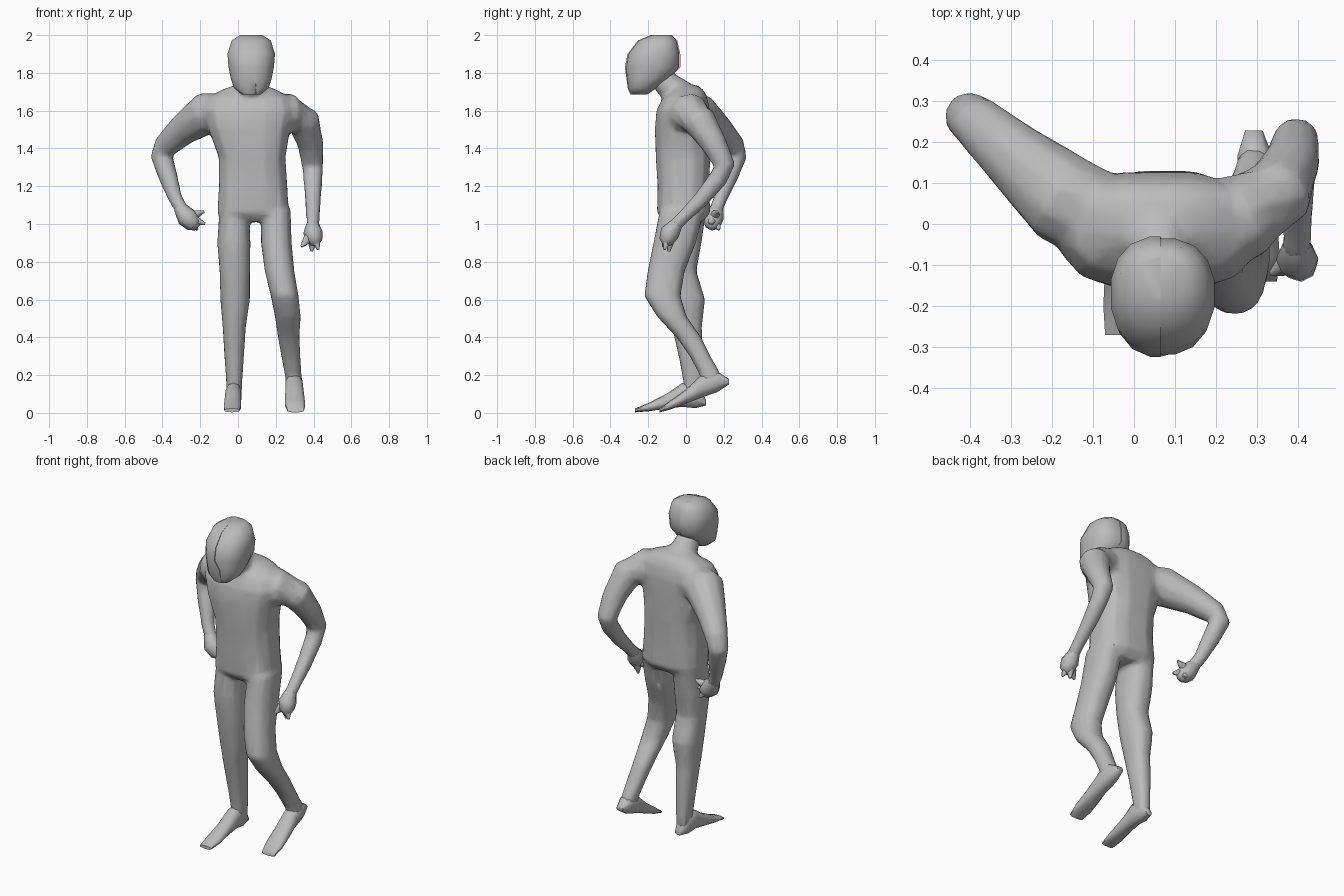
import bpy, bmesh, math
from mathutils import Vector

if "Cube" in bpy.data.objects:
    bpy.data.objects.remove(bpy.data.objects["Cube"])

grey = bpy.data.materials.new("plain grey")
grey.use_nodes = True
grey.diffuse_color = (0.5, 0.5, 0.5, 1)
grey.node_tree.nodes["Principled BSDF"].inputs["Base Color"].default_value = (0.5, 0.5, 0.5, 1)


def skin(bm, rings):
    """Bridge rings of points into a closed volume."""
    loops = [[bm.verts.new(p) for p in ring] for ring in rings]
    n = len(loops[0])
    for a, b in zip(loops, loops[1:]):
        for i in range(n):
            j = (i + 1) % n
            bm.faces.new((a[i], a[j], b[j], b[i]))
    bm.faces.new(loops[0][::-1])
    bm.faces.new(loops[-1])


def oval(c, u, v, n=12, power=0.85):
    """Slightly boxy oval around c with half-axes u and v."""
    pts = []
    for i in range(n):
        t = math.tau * (i + 0.5) / n
        a, b = math.cos(t), math.sin(t)
        a = math.copysign(abs(a) ** power, a)
        b = math.copysign(abs(b) ** power, b)
        pts.append(Vector(c) + u * a + v * b)
    return pts


def stack(bm, rows, power=0.85):
    """Horizontal sections: x, y, z, half width, half depth."""
    skin(bm, [oval(r[:3], Vector((r[3], 0, 0)), Vector((0, r[4], 0)), 12, power) for r in rows])


def limb(bm, rows, n=10):
    """Round sections square to a path: x, y, z, radius."""
    pts = [Vector(r[:3]) for r in rows]
    rings = []
    for i, r in enumerate(rows):
        t = (pts[min(i + 1, len(pts) - 1)] - pts[max(i - 1, 0)]).normalized()
        u = t.cross(Vector((0.3, 1, 0.1))).normalized()
        rings.append(oval(r[:3], u * r[3], t.cross(u) * r[3], n, 1))
    skin(bm, rings)


def finish(name, bm, angle=60):
    bmesh.ops.recalc_face_normals(bm, faces=bm.faces[:])
    me = bpy.data.meshes.new(name)
    bm.to_mesh(me)
    bm.free()
    ob = bpy.data.objects.new(name, me)
    bpy.context.collection.objects.link(ob)
    me.materials.append(grey)
    bpy.ops.object.select_all(action='DESELECT')
    ob.select_set(True)
    bpy.context.view_layer.objects.active = ob
    bpy.ops.object.shade_smooth_by_angle(angle=math.radians(angle))
    return ob


# Body: torso, neck, arms and legs fused into one skin
bm = bmesh.new()
stack(bm, [(.08, -.01, 1.01, .17, .1), (.08, -.012, 1.06, .193, .145), (.08, -.015, 1.2, .185, .138),
           (.075, -.015, 1.35, .18, .148), (.06, -.02, 1.5, .22, .148), (.06, -.015, 1.6, .25, .145),
           (.06, -.005, 1.67, .22, .12), (.06, .01, 1.71, .15, .085), (.06, 0, 1.735, .08, .06)], .75)
limb(bm, [(.06, .03, 1.62, .1), (.06, -.04, 1.69, .085), (.065, -.11, 1.75, .07), (.065, -.15, 1.82, .06)])
# right arm, then left arm
limb(bm, [(-.05, .0, 1.58, .11), (-.17, .06, 1.585, .115), (-.29, .165, 1.5, .085),
          (-.385, .25, 1.41, .066), (-.405, .265, 1.36, .06), (-.37, .225, 1.25, .052),
          (-.33, .18, 1.13, .038), (-.28, .15, 1.05, .036)])
limb(bm, [(.16, -.02, 1.57, .11), (.27, .02, 1.585, .11), (.35, .075, 1.54, .09), (.385, .15, 1.42, .07),
          (.395, .205, 1.31, .058), (.397, .17, 1.24, .052), (.397, .08, 1.13, .044),
          (.397, -.02, 1.03, .036), (.395, -.07, .98, .036)])
# right leg, then left leg
stack(bm, [(-.02, -.01, 1.08, .08, .12), (-.022, -.03, .9, .09, .115), (-.017, -.035, .75, .082, .092),
           (-.015, 0, .6, .08, .103), (-.02, .005, .45, .062, .08), (-.02, .027, .3, .053, .067),
           (-.02, .042, .15, .042, .055), (-.02, .045, .07, .04, .05)])
stack(bm, [(.2, -.02, 1.08, .08, .12), (.203, -.06, .9, .083, .115), (.22, -.105, .75, .08, .1),
           (.247, -.125, .62, .075, .098), (.264, -.075, .51, .07, .08), (.268, .015, .4, .058, .067),
           (.28, .075, .3, .052, .056), (.292, .13, .2, .045, .058), (.3, .135, .13, .04, .05)])
body = finish("body", bm)
remesh = body.modifiers.new("fuse", 'REMESH')
remesh.mode = 'VOXEL'
remesh.voxel_size = 0.012
remesh.use_smooth_shade = True
smooth = body.modifiers.new("soften", 'SMOOTH')
smooth.factor = 0.5
smooth.iterations = 8
body.modifiers.new("simplify", 'DECIMATE').ratio = 0.12

# Feet: upright sections from heel to toe (y, z, half width, half height)
feet = {
    "right_foot": (-.02, -.032, [(.105, .055, .022, .016), (.05, .095, .042, .07), (-.02, .095, .043, .063),
                                 (-.1, .063, .045, .04), (-.2, .03, .047, .022), (-.27, .013, .04, .01)]),
    "left_foot": (.292, .305, [(.228, .165, .022, .014), (.165, .165, .045, .055), (.08, .14, .047, .06),
                               (0, .087, .052, .038), (-.08, .043, .055, .024), (-.14, .013, .045, .011)]),
}
for name, (heel_x, toe_x, rows) in feet.items():
    bm = bmesh.new()
    rings = []
    for i, (y, z, w, h) in enumerate(rows):
        x = heel_x + (toe_x - heel_x) * i / (len(rows) - 1)
        rings.append(oval((x, y, z), Vector((w, 0, 0)), Vector((0, 0, h)), 10))
    skin(bm, rings)
    finish(name, bm)

# Hands: a palm with tapering fingers and thumb
hands = {
    "right_hand": ([(-.31, .165, 1.09, .034), (-.27, .145, 1.035, .055), (-.235, .14, 1.0, .045), (-.215, .14, .98, .02)],
                   [(-.18, .165, 1.065), (-.175, .13, 1.0), (-.215, .175, .97)]),
    "left_hand": ([(.395, -.05, 1.0, .034), (.397, -.085, .955, .052), (.405, -.1, .915, .042), (.405, -.1, .885, .02)],
                  [(.335, -.12, .88), (.39, -.09, .855), (.425, -.115, .865)]),
}
for name, (palm, tips) in hands.items():
    bm = bmesh.new()
    limb(bm, palm, 8)
    root = Vector(palm[1][:3])
    for tip in tips:
        mid = root.lerp(Vector(tip), .55)
        limb(bm, [(*root, .03), (*mid, .024), (*tip, .007)], 6)
    finish(name, bm)

# Head: two halves meeting at a wavy seam
profile = [(-.13, 2.0, .06, .055), (-.15, 1.972, .105, .105), (-.17, 1.9, .128, .142),
           (-.177, 1.83, .122, .149), (-.2, 1.77, .11, .117), (-.232, 1.72, .093, .078),
           (-.25, 1.685, .05, .045)]
for name, side in (("head_right_half", -1), ("head_left_half", 1)):
    bm = bmesh.new()
    rings = []
    for y, z, w, d in profile:
        seam = .064 if z > 1.8 else .095
        depth = d if side < 0 else d * .96
        ring = oval((.07, y, z), Vector((w, 0, 0)), Vector((0, depth, 0)), 16, .85)
        for p in ring:
            p.x = min(p.x, seam) if side < 0 else max(p.x, seam - .01)
        rings.append(ring)
    skin(bm, rings)
    finish(name, bm, 50)
